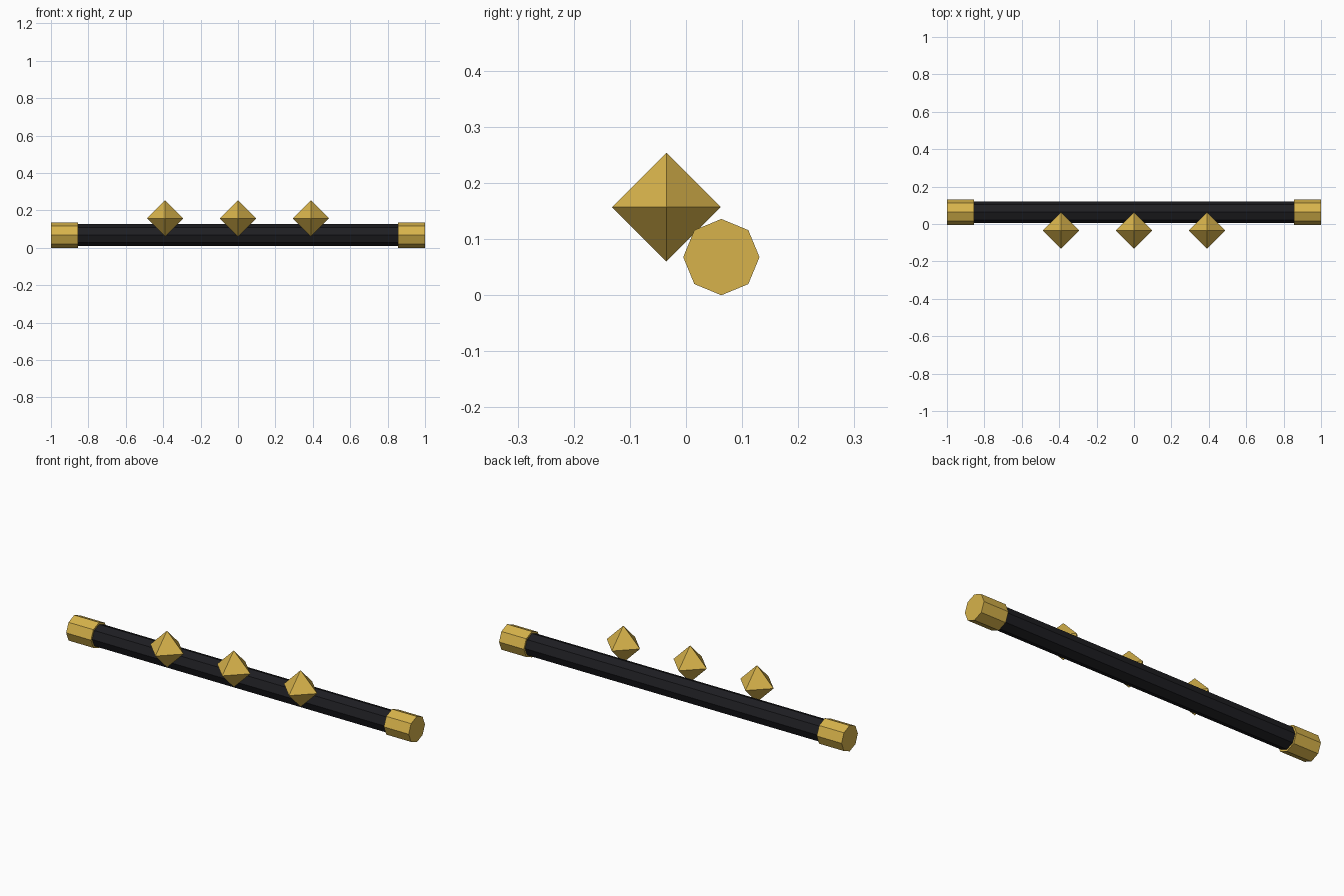
import bpy, bmesh
from math import pi
from mathutils import Matrix

if "Cube" in bpy.data.objects:
    bpy.data.objects.remove(bpy.data.objects["Cube"])

ROD_Y, ROD_Z = 0.063, 0.068


def material(name, color):
    m = bpy.data.materials.new(name)
    m.diffuse_color = color
    m.use_nodes = True
    m.node_tree.nodes["Principled BSDF"].inputs["Base Color"].default_value = m.diffuse_color
    return m


gold = material("gold", (0.68, 0.45, 0.07, 1))
black = material("black", (0.013, 0.013, 0.016, 1))


def prism(name, x0, x1, radius, mat):
    """Eight-sided bar along x, with a corner pointing up."""
    bpy.ops.mesh.primitive_cylinder_add(
        vertices=8, radius=radius, depth=x1 - x0,
        location=((x0 + x1) / 2, ROD_Y, ROD_Z), rotation=(0, pi / 2, 0))
    ob = bpy.context.object
    ob.name = name
    ob.data.materials.append(mat)


def octahedron(name, x, radius, mat):
    """Two four-sided pyramids sharing a base."""
    bm = bmesh.new()
    ring = [bm.verts.new(p) for p in
            ((radius, 0, 0), (0, radius, 0), (-radius, 0, 0), (0, -radius, 0))]
    for z in (radius, -radius):
        tip = bm.verts.new((0, 0, z))
        for i in range(4):
            bm.faces.new((ring[i], ring[(i + 1) % 4], tip))
    bmesh.ops.recalc_face_normals(bm, faces=bm.faces)
    mesh = bpy.data.meshes.new(name)
    bm.to_mesh(mesh)
    bm.free()
    mesh.materials.append(mat)
    ob = bpy.data.objects.new(name, mesh)
    ob.location = (x, -0.035, 0.157)
    bpy.context.collection.objects.link(ob)


# Dark rod with a gold cap on each end
prism("rod", -0.86, 0.86, 0.058, black)
prism("left_cap", -1.0, -0.855, 0.068, gold)
prism("right_cap", 0.855, 1.0, 0.068, gold)

# Three gold studs along the front upper side
for label, x in (("left", -0.39), ("middle", 0.0), ("right", 0.39)):
    octahedron(label + "_stud", x, 0.097, gold)
